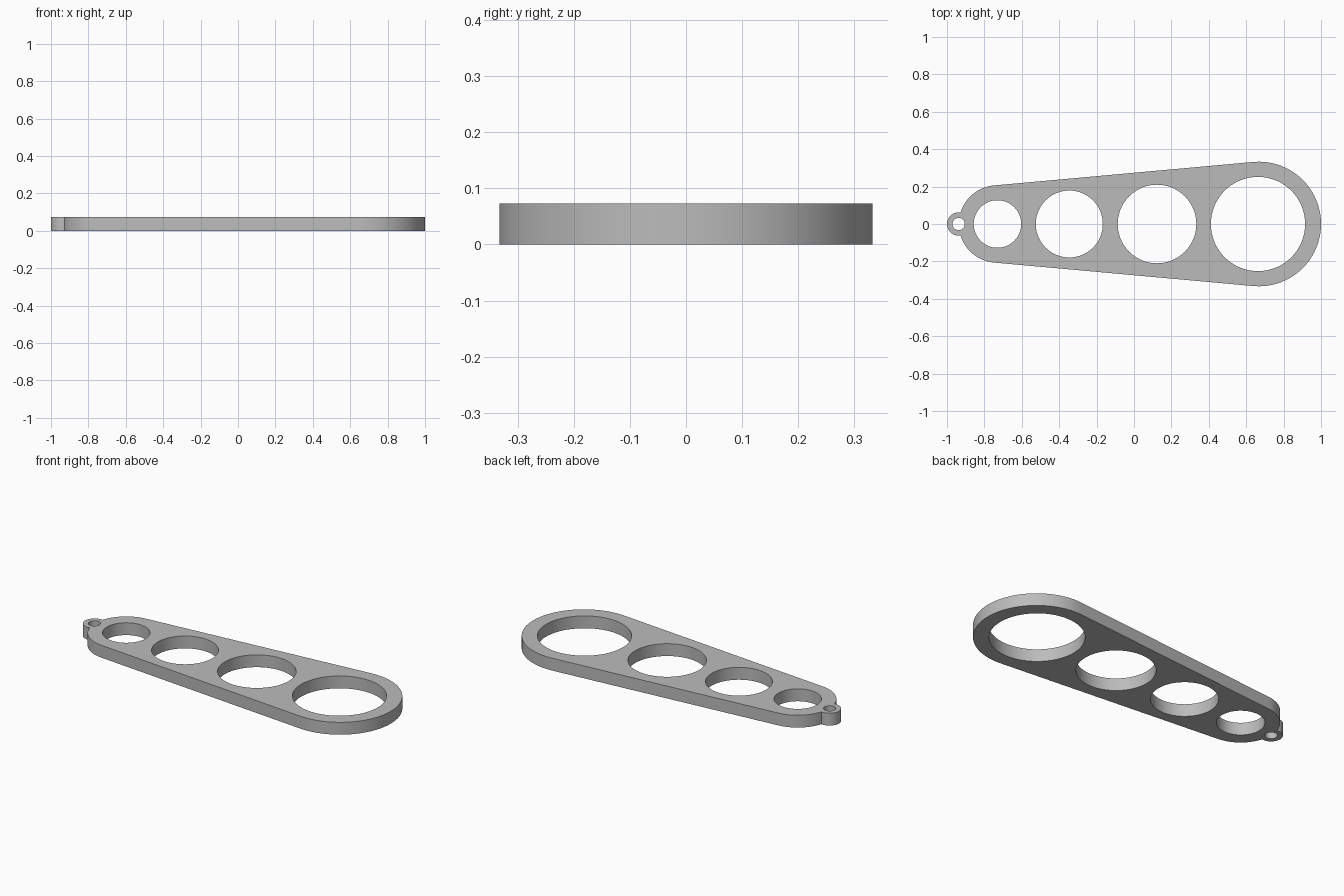
import bpy
import bmesh
from math import sin, cos, pi, acos, asin, atan2, sqrt

cube = bpy.data.objects.get("Cube")
if cube:
    bpy.data.objects.remove(cube, do_unlink=True)

THICK = 0.073
BIG_X, BIG_R = 0.667, 0.333
SMALL_X, SMALL_R = -0.73, 0.207
TAB_X, TAB_R = -0.938, 0.062
HOLES = [(-0.73, 0.127), (-0.346, 0.179), (0.123, 0.21), (0.663, 0.252), (TAB_X, 0.033)]


def arc(cx, r, a0, a1, n):
    return [(cx + r * cos(a0 + (a1 - a0) * i / n), r * sin(a0 + (a1 - a0) * i / n))
            for i in range(n + 1)]


# Outline: large end, tangent sides, small end, key-ring tab
tangent = pi / 2 + asin((BIG_R - SMALL_R) / (BIG_X - SMALL_X))
tangent = pi - tangent if BIG_R < SMALL_R else tangent
dist = SMALL_X - TAB_X
along = (dist**2 + SMALL_R**2 - TAB_R**2) / (2 * dist)
meet = pi - acos(along / SMALL_R)
rise = sqrt(SMALL_R**2 - along**2)
tab_angle = atan2(rise, dist - along)

outline = arc(BIG_X, BIG_R, -tangent, tangent, 64)
outline += arc(SMALL_X, SMALL_R, tangent, meet, 20)
outline += arc(TAB_X, TAB_R, tab_angle, 2 * pi - tab_angle, 36)[1:-1]
outline += arc(SMALL_X, SMALL_R, -meet, -tangent, 20)

# Filled flat curve with holes, extruded to the plate thickness
curve = bpy.data.curves.new("plate_profile", "CURVE")
curve.dimensions = "2D"
curve.fill_mode = "BOTH"
curve.extrude = THICK / 2
loops = [outline] + [arc(x, r, 0, 2 * pi, 72)[:-1] for x, r in HOLES]
for pts in loops:
    spline = curve.splines.new("POLY")
    spline.points.add(len(pts) - 1)
    for p, (x, y) in zip(spline.points, pts):
        p.co = (x, y, THICK / 2, 1)
    spline.use_cyclic_u = True
profile = bpy.data.objects.new("plate_profile", curve)
bpy.context.collection.objects.link(profile)
bpy.context.view_layer.update()
depsgraph = bpy.context.evaluated_depsgraph_get()
mesh = bpy.data.meshes.new_from_object(profile.evaluated_get(depsgraph))
bpy.data.objects.remove(profile, do_unlink=True)

# Weld the caps to the walls and rest the plate on the ground
bm = bmesh.new()
bm.from_mesh(mesh)
bmesh.ops.remove_doubles(bm, verts=bm.verts, dist=0.0001)
bmesh.ops.recalc_face_normals(bm, faces=bm.faces)
low = min(v.co.z for v in bm.verts)
for v in bm.verts:
    v.co.z -= low
bm.to_mesh(mesh)
bm.free()

# Plain grey material
grey = bpy.data.materials.new("plain_grey")
grey.use_nodes = True
colour = (0.5, 0.5, 0.5, 1)
grey.diffuse_color = colour
grey.node_tree.nodes["Principled BSDF"].inputs["Base Color"].default_value = colour
mesh.materials.clear()
mesh.materials.append(grey)

plate = bpy.data.objects.new("sizing_plate", mesh)
bpy.context.collection.objects.link(plate)
bpy.ops.object.select_all(action="DESELECT")
plate.select_set(True)
bpy.context.view_layer.objects.active = plate
bpy.ops.object.shade_smooth_by_angle(angle=pi / 6)
